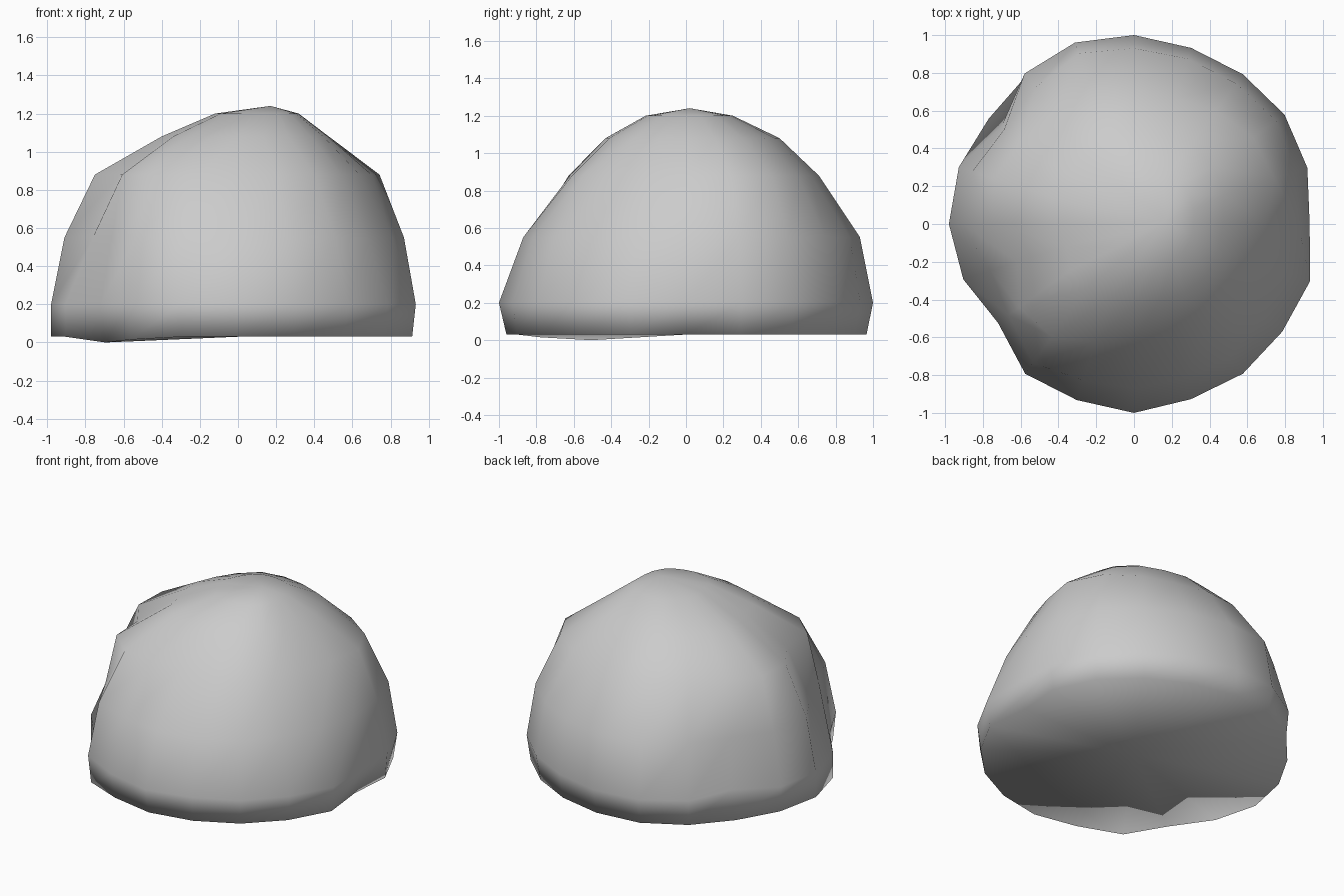
import bpy, bmesh
from math import cos, sin, pi

if "Cube" in bpy.data.objects:
    bpy.data.objects.remove(bpy.data.objects["Cube"])

# Boulder cross-sections: height, then radius every 18 degrees counter-clockwise from +x
FOOT = [.88, .95, .96, .95, .95, .965, .98, .97, .95, .965,
        .98, .95, .86, .96, .95, .96, .95, .95, .95, .96]
RINGS = [
    (.20, [.93, .965, .985, .98, .98, 1.0, 1.01, .985, .87, .975,
           .98, .95, .89, .98, .98, 1.0, .975, .98, .97, .98]),
    (.55, [.87, .90, .93, .92, .92, .93, .95, .89, .85, .90,
           .91, .80, .82, .91, .87, .87, .86, .87, .84, .85]),
    (.88, [.70, .78, .78, .74, .70, .71, .72, .72, .74, .78,
           .75, .65, .75, .74, .66, .62, .64, .68, .67, .67]),
    (1.08, [.47, .50, .52, .52, .50, .50, .50, .46, .43, .42,
            .40, .38, .42, .42, .42, .43, .43, .45, .47, .47]),
]
N = len(FOOT)


def ring(bm, z, radii, cx=0.0):
    return [bm.verts.new((cx + r * cos(2 * pi * i / N), r * sin(2 * pi * i / N), z))
            for i, r in enumerate(radii)]


bm = bmesh.new()
loops = [ring(bm, .03, FOOT)]
loops += [ring(bm, z, radii) for z, radii in RINGS]
loops.append(ring(bm, 1.20, [r * .5 for r in RINGS[-1][1]], .08))

# lowest point of the foot, beside the crevice
loops[0][12].co.z = 0.0
loops[0][13].co.z = 0.015

# sides
for a, b in zip(loops, loops[1:]):
    for i in range(N):
        j = (i + 1) % N
        bm.faces.new((a[i], a[j], b[j], b[i]))

# crown and underside
peak = bm.verts.new((.17, .02, 1.24))
under = bm.verts.new((0, 0, .03))
for i in range(N):
    j = (i + 1) % N
    bm.faces.new((loops[-1][i], loops[-1][j], peak))
    bm.faces.new((loops[0][j], loops[0][i], under))

bmesh.ops.recalc_face_normals(bm, faces=bm.faces)
for f in bm.faces:
    f.smooth = True
mesh = bpy.data.meshes.new("boulder")
bm.to_mesh(mesh)
bm.free()
boulder = bpy.data.objects.new("boulder", mesh)
bpy.context.collection.objects.link(boulder)
